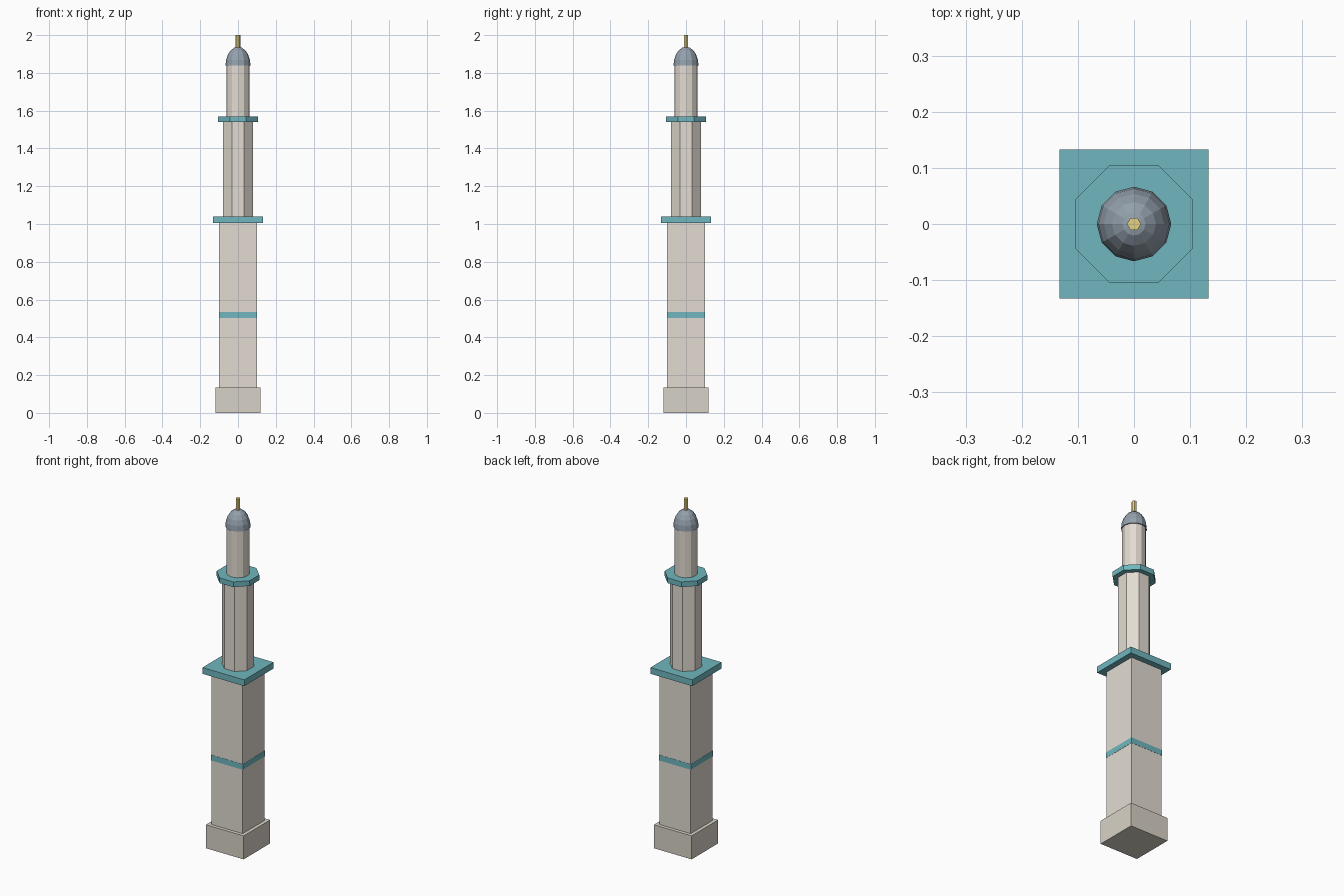
import bpy, bmesh
from math import cos, sin, pi

if "Cube" in bpy.data.objects:
    bpy.data.objects.remove(bpy.data.objects["Cube"])


def material(name, rgb):
    m = bpy.data.materials.new(name)
    m.diffuse_color = (*rgb, 1)
    m.use_nodes = True
    m.node_tree.nodes["Principled BSDF"].inputs["Base Color"].default_value = m.diffuse_color
    return m


STONE = material("pale_stone", (0.76, 0.71, 0.64))
PLINTH = material("plinth_stone", (0.69, 0.65, 0.57))
TEAL = material("teal", (0.16, 0.47, 0.52))
SLATE = material("slate", (0.29, 0.35, 0.41))
GOLD = material("gold", (0.78, 0.64, 0.22))


def lathe(name, sides, profile, mat, turn=0.0):
    """Closed flat-faced solid from (radius, z) rings; radius 0 makes a tip."""
    bm = bmesh.new()
    rings = []
    for r, z in profile:
        if r == 0:
            rings.append([bm.verts.new((0, 0, z))] * sides)
        else:
            rings.append([bm.verts.new((r * cos(turn + 2 * pi * i / sides),
                                        r * sin(turn + 2 * pi * i / sides), z))
                          for i in range(sides)])
    for a, b in zip(rings, rings[1:]):
        for i in range(sides):
            j = (i + 1) % sides
            quad = [a[i], a[j], b[j], b[i]]
            bm.faces.new(list(dict.fromkeys(quad)))
    bm.faces.new(rings[0][::-1])
    if profile[-1][0] > 0:
        bm.faces.new(rings[-1])
    me = bpy.data.meshes.new(name)
    bm.to_mesh(me)
    bm.free()
    me.materials.append(mat)
    ob = bpy.data.objects.new(name, me)
    bpy.context.collection.objects.link(ob)
    return ob


def prism(name, sides, half, z0, z1, mat):
    """Prism with flat sides facing the axes; half is the distance to a flat."""
    r = half / cos(pi / sides)
    return lathe(name, sides, [(r, z0), (r, z1)], mat, pi / sides)


# Square lower tower
prism("plinth", 4, 0.12, 0, 0.135, PLINTH)
prism("square_shaft", 4, 0.1, 0.135, 1.005, STONE)
prism("shaft_band", 4, 0.101, 0.503, 0.535, TEAL)
prism("square_balcony", 4, 0.133, 1.005, 1.041, TEAL)

# Octagonal middle tower
prism("octagonal_shaft", 8, 0.0785, 1.041, 1.54, STONE)
prism("octagonal_balcony", 8, 0.105, 1.54, 1.57, TEAL)

# Round upper tower, dome and finial
lathe("round_shaft", 12, [(0.061, 1.57), (0.061, 1.84)], STONE)
dome = [(0.0665 * cos(pi / 2 * k / 5), 1.838 + 0.1 * sin(pi / 2 * k / 5)) for k in range(5)]
lathe("dome", 12, dome + [(0, 1.938)], SLATE)
lathe("finial", 6, [(0.0125, 1.93), (0.0125, 2.0)], GOLD)
